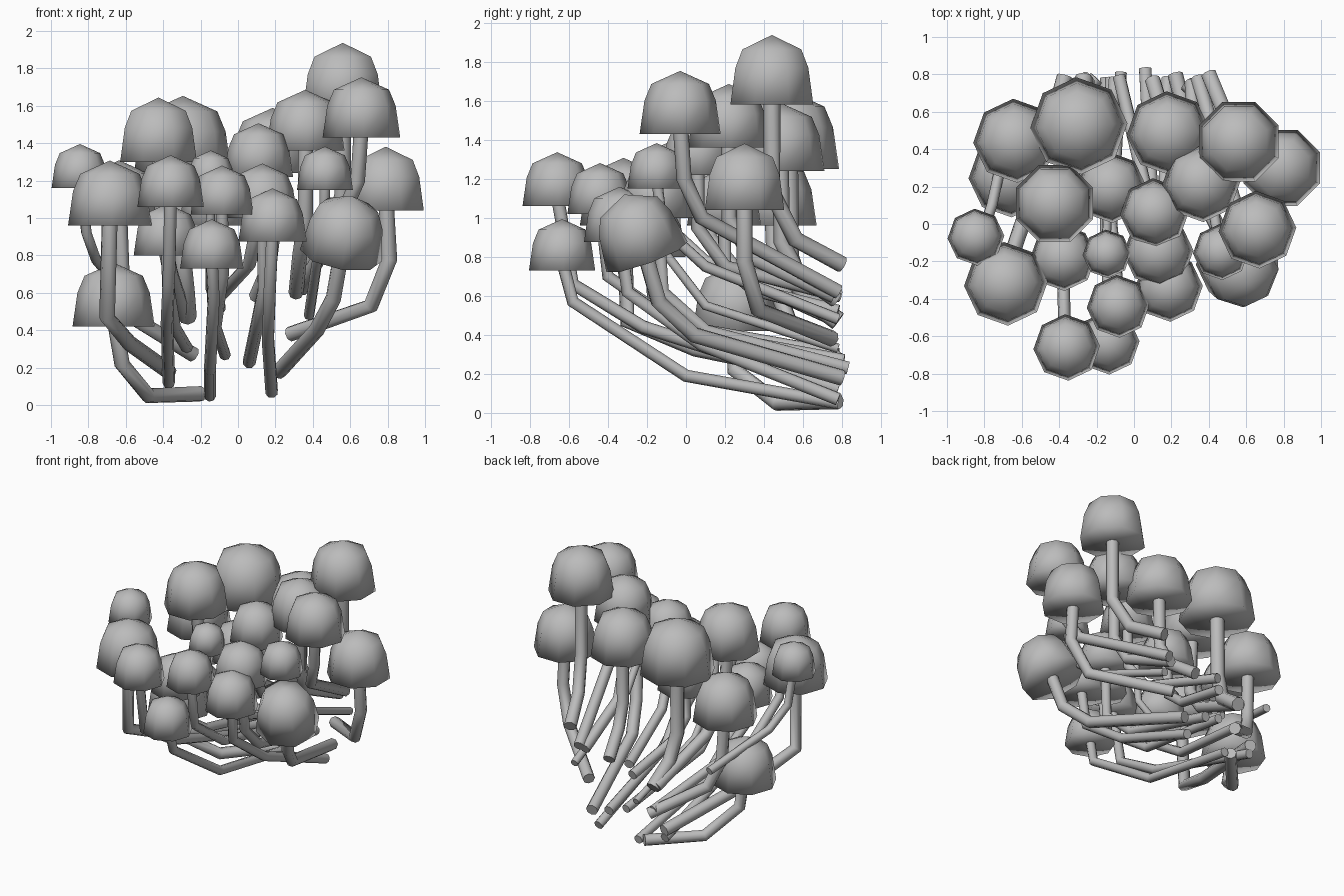
import bpy, bmesh, math
from mathutils import Vector, Matrix

cube = bpy.data.objects.get("Cube")
if cube:
    bpy.data.objects.remove(cube, do_unlink=True)

grey = bpy.data.materials.new("plain grey")
grey.use_nodes = True
colour = (0.5, 0.5, 0.5, 1)
grey.diffuse_color = colour
for node in grey.node_tree.nodes:
    if node.type == 'BSDF_PRINCIPLED':
        node.inputs["Base Color"].default_value = colour

SIDES = 8
HALF_SIDE = math.pi / SIDES
# cap outline: (radius, height), both relative to the cap radius
PROFILE = [(1, 0), (0.88, 0.82), (0.71, 1.23)]
APEX = 1.55


def add_object(name, mesh):
    obj = bpy.data.objects.new(name, mesh)
    bpy.context.collection.objects.link(obj)
    mesh.materials.clear()
    mesh.materials.append(grey)
    mesh.polygons.foreach_set("use_smooth", [True] * len(mesh.polygons))


def make_cap(name, centre, radius, turn, axis):
    """Eight-sided dome with a flat underside."""
    bm = bmesh.new()
    rings = []
    for r, h in PROFILE:
        angles = [turn + math.tau * i / SIDES for i in range(SIDES)]
        rings.append([bm.verts.new((r * math.cos(a), r * math.sin(a), h)) for a in angles])
    apex = bm.verts.new((0, 0, APEX))
    middle = bm.verts.new((0, 0, 0))
    for i in range(SIDES):
        j = (i + 1) % SIDES
        for low, high in zip(rings, rings[1:]):
            bm.faces.new((low[i], low[j], high[j], high[i]))
        bm.faces.new((rings[-1][i], rings[-1][j], apex))
        bm.faces.new((rings[0][j], rings[0][i], middle))
    tilt = Vector((0, 0, 1)).rotation_difference(Vector(axis)).to_matrix().to_4x4()
    bm.transform(Matrix.Translation(centre) @ tilt @ Matrix.Scale(radius, 4))
    mesh = bpy.data.meshes.new(name)
    bm.to_mesh(mesh)
    bm.free()
    add_object(name, mesh)


def make_stem(name, points, radius):
    """Bent round tube through a few points."""
    curve = bpy.data.curves.new(name + "_path", 'CURVE')
    curve.dimensions = '3D'
    curve.bevel_depth = radius
    curve.bevel_resolution = 2
    curve.use_fill_caps = True
    spline = curve.splines.new('POLY')
    spline.points.add(len(points) - 1)
    for target, p in zip(spline.points, points):
        target.co = (*p, 1)
    helper = bpy.data.objects.new(name + "_path", curve)
    bpy.context.collection.objects.link(helper)
    depsgraph = bpy.context.evaluated_depsgraph_get()
    mesh = bpy.data.meshes.new_from_object(helper.evaluated_get(depsgraph))
    bpy.data.objects.remove(helper, do_unlink=True)
    add_object(name, mesh)


def mushroom(name, cap, radius, knee, bend, end, turn=0.05, axis=(0, 0, 1)):
    """Cap on a stem that drops to a knee, bends and sweeps to the back."""
    centre = Vector(cap)
    make_cap(name + "_cap", centre, radius, turn, axis)
    start = centre + Vector(axis) * radius * 0.3
    make_stem(name + "_stem", [start, knee, bend, end], radius * 0.19)


# back row
mushroom("tallest", cap=(.56, .44, 1.58), radius=.23, turn=HALF_SIDE,
         knee=(.56, .44, 1.13), bend=(.5, .56, .89), end=(.4, .8, .76))
mushroom("back_middle", cap=(.185, .485, 1.24), radius=.225,
         knee=(.18, .49, .88), bend=(.16, .57, .72), end=(.1, .77, .58))
mushroom("back_large", cap=(-.295, .525, 1.25), radius=.26,
         knee=(-.3, .53, .8), bend=(-.28, .6, .6), end=(-.27, .78, .47))
mushroom("back_right", cap=(-.635, .445, .96), radius=.225,
         knee=(-.62, .46, .65), bend=(-.55, .53, .46), end=(-.24, .78, .27))
mushroom("lowest", cap=(-.665, .255, .42), radius=.22,
         knee=(-.62, .25, .22), bend=(-.48, .47, .05), end=(-.2, .78, .06))

# middle rows
mushroom("left_edge", cap=(.79, .3, 1.04), radius=.22, turn=HALF_SIDE,
         knee=(.81, .3, .78), bend=(.71, .37, .53), end=(.28, .75, .38))
mushroom("left_high", cap=(.66, -.03, 1.43), radius=.208,
         knee=(.64, -.01, 1.2), bend=(.55, .08, 1), end=(.34, .78, .62))
mushroom("left_inner", cap=(.36, .22, 1.36), radius=.21,
         knee=(.36, .22, 1), bend=(.33, .33, .8), end=(.31, .76, .6))
mushroom("left_small", cap=(.465, -.15, 1.15), radius=.15,
         knee=(.46, -.12, .95), bend=(.42, .1, .75), end=(.38, .78, .48))
mushroom("centre_high", cap=(.11, .06, 1.22), radius=.185,
         knee=(.1, .06, .95), bend=(.06, .2, .75), end=(-.08, .79, .6))
mushroom("centre_back", cap=(-.125, .195, .96), radius=.19,
         knee=(-.14, .2, .75), bend=(-.14, .35, .63), end=(-.1, .78, .52))
mushroom("centre_low", cap=(.13, -.15, 1), radius=.188,
         knee=(.14, -.12, .62), bend=(.1, .1, .42), end=(.06, .83, .23))
mushroom("centre_small", cap=(-.145, -.16, 1.16), radius=.13,
         knee=(-.15, -.13, .85), bend=(-.14, .1, .55), end=(-.13, .78, .33))
mushroom("right_high", cap=(-.425, .11, 1.3), radius=.222, turn=HALF_SIDE,
         knee=(-.4, .12, .9), bend=(-.36, .28, .7), end=(-.29, .77, .48))
mushroom("right_low", cap=(-.38, -.18, .8), radius=.178,
         knee=(-.37, -.17, .6), bend=(-.34, .1, .42), end=(-.27, .78, .3))
mushroom("right_small", cap=(-.845, -.07, 1.16), radius=.152,
         knee=(-.81, -.05, .92), bend=(-.76, .1, .78), end=(-.64, .64, .64))

# front rows
mushroom("tilted", cap=(.55, -.2, .8), radius=.222, axis=(.16, -.34, .93),
         knee=(.51, -.14, .57), bend=(.42, .04, .4), end=(.22, .8, .18))
mushroom("front_left", cap=(.185, -.34, .875), radius=.183,
         knee=(.17, -.3, .62), bend=(.16, .08, .35), end=(.18, .78, .07))
mushroom("front_right", cap=(-.685, -.32, .96), radius=.224,
         knee=(-.7, -.3, .47), bend=(-.58, .05, .33), end=(-.37, .79, .18))
mushroom("front_middle", cap=(-.085, -.44, 1.02), radius=.168,
         knee=(-.08, -.4, .7), bend=(-.12, 0, .42), end=(-.07, .81, .27))
mushroom("foremost_high", cap=(-.36, -.66, 1.06), radius=.178,
         knee=(-.37, -.58, .66), bend=(-.38, -.22, .44), end=(-.37, .78, .12))
mushroom("foremost_low", cap=(-.14, -.635, .73), radius=.17,
         knee=(-.13, -.58, .57), bend=(-.15, 0, .19), end=(-.15, .78, .05))
